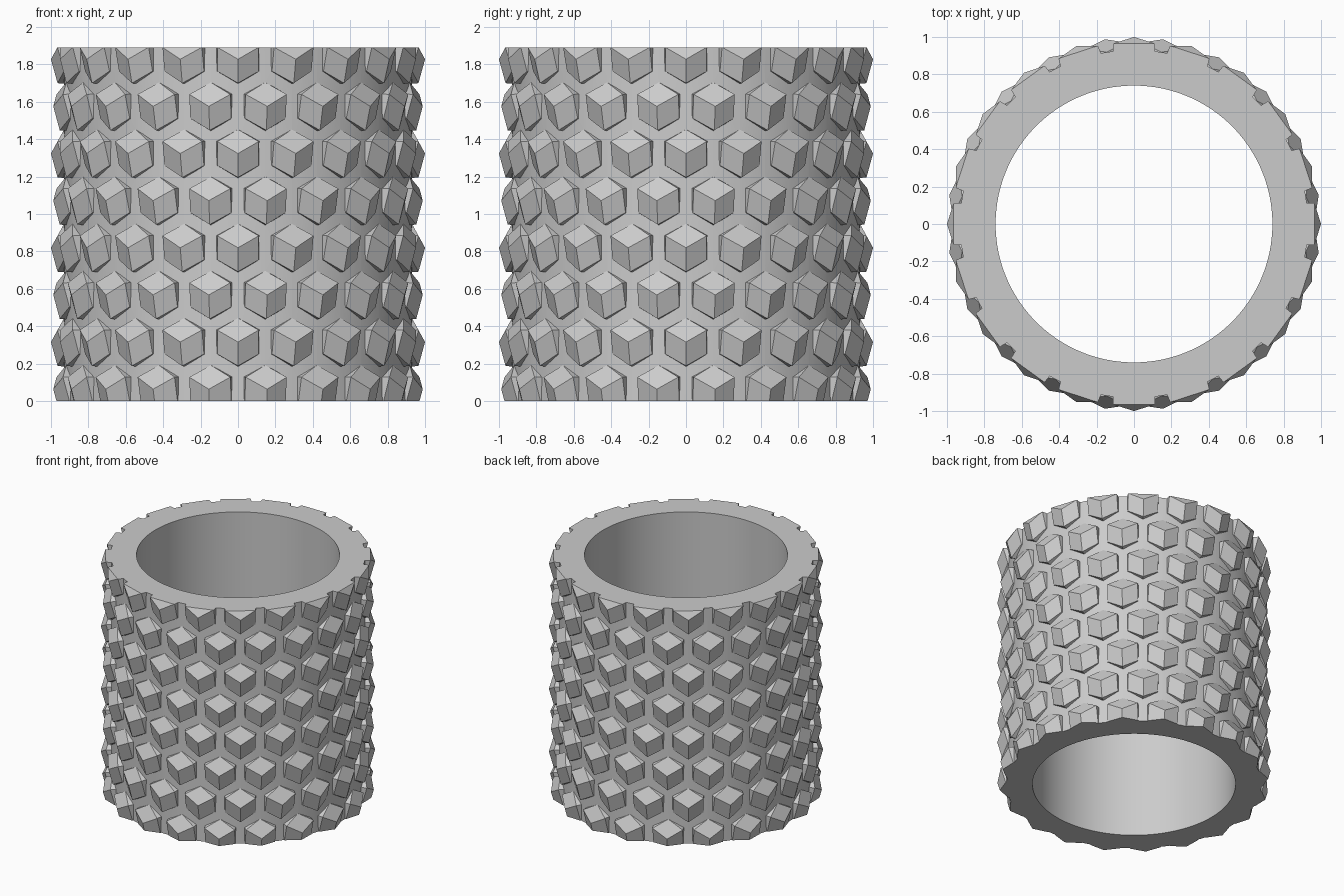
import bpy, bmesh, math
from mathutils import Matrix, Vector

HEIGHT = 1.89
INNER_R, OUTER_R, APEX_R = 0.74, 0.93, 1.0
COLUMNS, ROWS = 20, 8
ROW_PITCH, FIRST_ROW = 0.252, 0.064
HEX_R, STEP = 0.128, 0.035
FLARE, ROOT_R = 1.04, 0.9
SEGMENTS = 160

cube = bpy.data.objects.get("Cube")
if cube:
    bpy.data.objects.remove(cube)

grey = bpy.data.materials.new("plain grey")
grey.use_nodes = True
colour = (0.6, 0.6, 0.6, 1)
grey.diffuse_color = colour
grey.node_tree.nodes["Principled BSDF"].inputs["Base Color"].default_value = colour


def make_object(name, bm):
    bmesh.ops.recalc_face_normals(bm, faces=bm.faces)
    mesh = bpy.data.meshes.new(name)
    bm.to_mesh(mesh)
    bm.free()
    mesh.materials.append(grey)
    obj = bpy.data.objects.new(name, mesh)
    bpy.context.collection.objects.link(obj)
    return obj


def combine(target, other, operation):
    mod = target.modifiers.new(operation.lower(), "BOOLEAN")
    mod.operation, mod.solver, mod.object = operation, "EXACT", other
    bpy.context.view_layer.objects.active = target
    bpy.ops.object.modifier_apply(modifier=mod.name)
    bpy.data.objects.remove(other)


def add_stud(bm, angle, z):
    """Shallow cube corner on a hexagonal root, pointing outwards."""
    place = Matrix.Translation((0, 0, z)) @ Matrix.Rotation(angle, 4, "Z")
    rim, root = [], []
    for i in range(6):
        a = math.radians(90 + 60 * i)
        y, h = HEX_R * math.cos(a), HEX_R * math.sin(a)
        depth = STEP * (1 if i % 2 else 2)
        rim.append(bm.verts.new(place @ Vector((APEX_R - depth, y, h))))
        root.append(bm.verts.new(place @ Vector((ROOT_R, y * FLARE, h * FLARE))))
    apex = bm.verts.new(place @ Vector((APEX_R, 0, 0)))
    for i in (0, 2, 4):
        bm.faces.new((apex, rim[i - 1], rim[i], rim[i + 1]))
    for i in range(6):
        bm.faces.new((rim[i - 1], root[i - 1], root[i], rim[i]))
    bm.faces.new(root)


# Tube wall, made over-long so both ends can be trimmed flush
bm = bmesh.new()
rings = []
for r, z in ((INNER_R, -0.2), (OUTER_R, -0.2), (OUTER_R, HEIGHT + 0.2), (INNER_R, HEIGHT + 0.2)):
    ring = bmesh.ops.create_circle(bm, segments=SEGMENTS, radius=r,
                                   matrix=Matrix.Translation((0, 0, z)))["verts"]
    rings.append(ring)
for k in range(4):
    a, b = rings[k - 1], rings[k]
    for i in range(SEGMENTS):
        bm.faces.new((a[i - 1], a[i], b[i], b[i - 1]))
sleeve = make_object("studded_sleeve", bm)

# Staggered rows of studs
bm = bmesh.new()
for row in range(ROWS):
    for col in range(COLUMNS):
        turn = math.tau * (col + (0.5 if row % 2 == 0 else 0)) / COLUMNS
        add_stud(bm, turn, FIRST_ROW + row * ROW_PITCH)
studs = make_object("studs", bm)
combine(sleeve, studs, "UNION")

# Trim both ends
bm = bmesh.new()
bmesh.ops.create_cube(bm, size=1, matrix=Matrix.Translation((0, 0, HEIGHT / 2))
                      @ Matrix.Diagonal((3, 3, HEIGHT, 1)))
slab = make_object("trim_slab", bm)
slab.hide_render = True
combine(sleeve, slab, "INTERSECT")

# Smooth tube walls, crisp stud edges
bpy.ops.object.select_all(action="DESELECT")
sleeve.select_set(True)
bpy.context.view_layer.objects.active = sleeve
bpy.ops.object.shade_smooth_by_angle(angle=math.radians(10))
